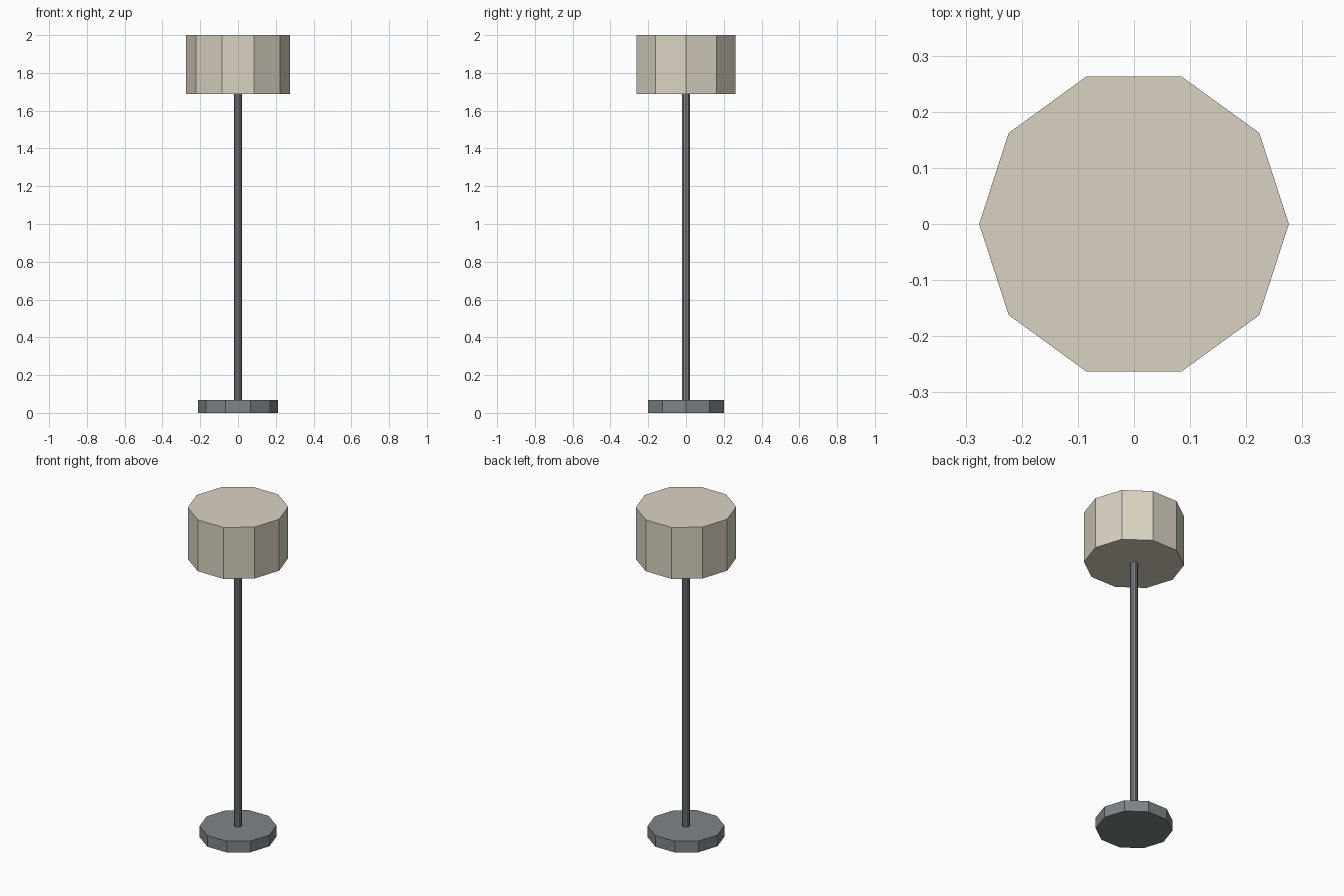
import bpy
import math

if "Cube" in bpy.data.objects:
    bpy.data.objects.remove(bpy.data.objects["Cube"])


def material(name, color):
    m = bpy.data.materials.new(name)
    m.diffuse_color = color
    m.use_nodes = True
    m.node_tree.nodes["Principled BSDF"].inputs["Base Color"].default_value = m.diffuse_color
    return m


def decagon_prism(name, radius, z0, z1, mat):
    # ten-sided cylinder with a corner on the x axis
    bpy.ops.mesh.primitive_cylinder_add(
        vertices=10, radius=radius, depth=z1 - z0,
        location=(0, 0, (z0 + z1) / 2), rotation=(0, 0, math.pi / 2))
    ob = bpy.context.object
    ob.name = name
    ob.data.materials.append(mat)
    return ob


metal = material("dark_metal", (0.21, 0.235, 0.245, 1))
fabric = material("shade_fabric", (0.70, 0.65, 0.54, 1))

# Foot, pole (running up inside the shade) and drum shade
decagon_prism("base", 0.211, 0.0, 0.068, metal)
decagon_prism("pole", 0.021, 0.06, 1.99, metal)
decagon_prism("lampshade", 0.276, 1.688, 2.0, fabric)
